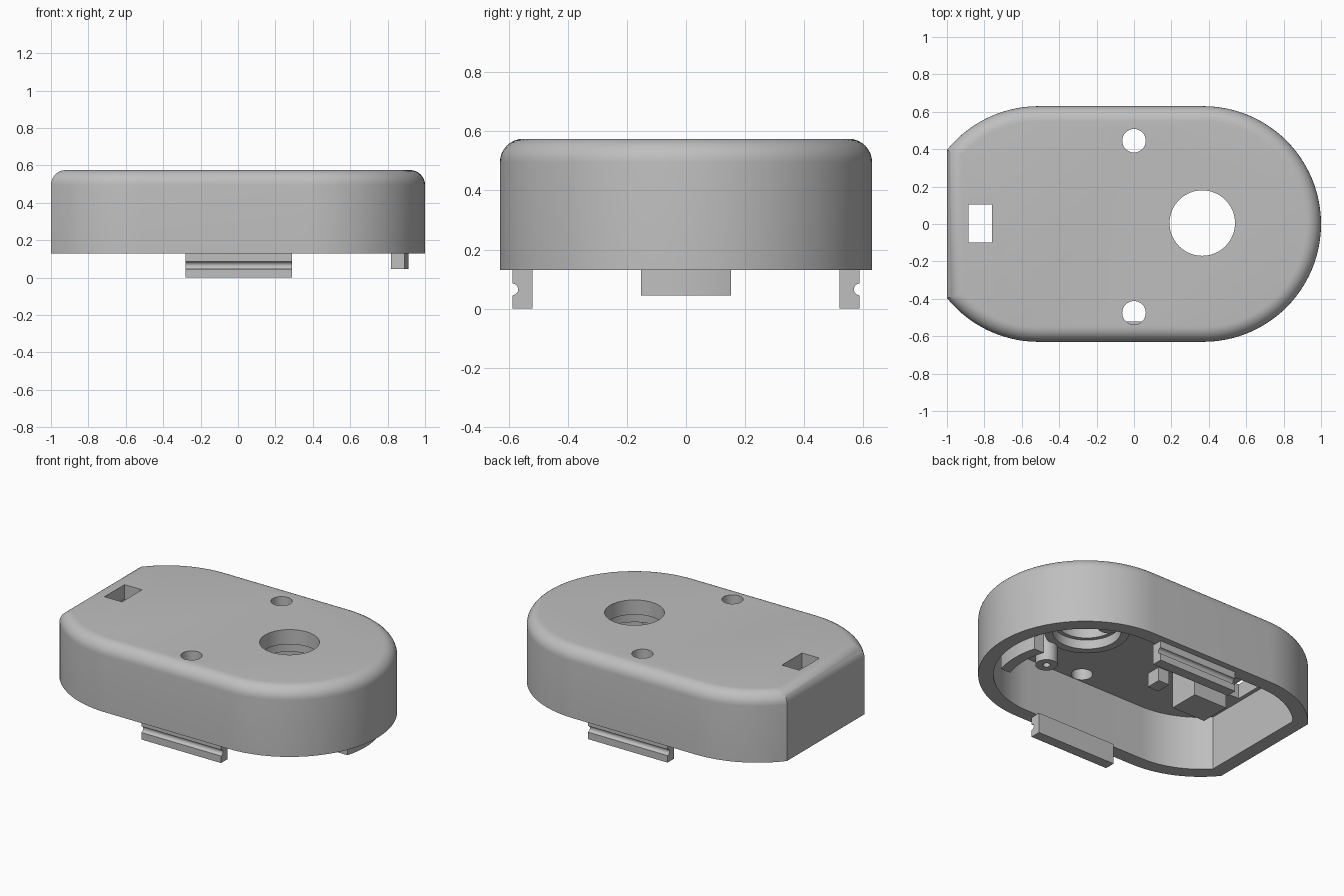
import bpy, bmesh, math

if "Cube" in bpy.data.objects:
    bpy.data.objects.remove(bpy.data.objects["Cube"])

grey = bpy.data.materials.new("light_grey")
grey.diffuse_color = (0.52, 0.52, 0.52, 1)
grey.use_nodes = True
grey.node_tree.nodes["Principled BSDF"].inputs["Base Color"].default_value = grey.diffuse_color


def loft(name, rings):
    """Closed solid through rings of equal point count, capped at both ends."""
    bm = bmesh.new()
    vs = [[bm.verts.new(p) for p in ring] for ring in rings]
    n = len(vs[0])
    for a, b in zip(vs, vs[1:]):
        for i in range(n):
            j = (i + 1) % n
            bm.faces.new((a[i], a[j], b[j], b[i]))
    bm.faces.new(vs[0][::-1])
    bm.faces.new(vs[-1])
    bmesh.ops.recalc_face_normals(bm, faces=bm.faces[:])
    me = bpy.data.meshes.new(name)
    bm.to_mesh(me)
    bm.free()
    ob = bpy.data.objects.new(name, me)
    bpy.context.collection.objects.link(ob)
    me.materials.append(grey)
    return ob


def prism(name, pts, z0, z1):
    return loft(name, [[(x, y, z) for x, y in pts] for z in (z0, z1)])


def box(name, x0, x1, y0, y1, z0, z1):
    return prism(name, [(x0, y0), (x1, y0), (x1, y1), (x0, y1)], z0, z1)


def arc(cx, cy, r, a0, a1, n):
    return [(cx + r * math.cos(math.radians(a0 + (a1 - a0) * i / n)),
             cy + r * math.sin(math.radians(a0 + (a1 - a0) * i / n)))
            for i in range(n + 1)]


def cylinder(name, x, y, r, z0, z1, n=48):
    return prism(name, arc(x, y, r, 0, 360, n)[:-1], z0, z1)


def cut(ob, cutter):
    mod = ob.modifiers.new("cut", 'BOOLEAN')
    mod.operation = 'DIFFERENCE'
    mod.solver = 'EXACT'
    mod.object = cutter
    bpy.context.view_layer.objects.active = ob
    bpy.ops.object.modifier_apply(modifier=mod.name)
    bpy.data.objects.remove(cutter)


def outline(d):
    """Housing footprint moved inward by d: round right end, clipped left end."""
    r = 0.63 - d
    a = math.degrees(math.acos((-0.49 + d) / r))
    return (arc(0.37, 0, r, -90, 90, 48) + arc(-0.51, 0, r, 90, a, 14)
            + arc(-0.51, 0, r, -a, -90, 14))


# Housing shell with a rounded top edge, hollowed from below
F = 0.08
steps = [(0, 0.13)] + [(F * (1 - math.cos(t)), 0.575 - F + F * math.sin(t))
                       for t in [math.pi / 2 * i / 8 for i in range(9)]]
housing = loft("housing", [[(x, y, z) for x, y in outline(d)] for d, z in steps])
cut(housing, prism("cavity", outline(0.09), 0.0, 0.48))

# Openings through the roof
cut(housing, cylinder("lens_hole", 0.365, 0.005, 0.175, 0.3, 0.8, 64))
for y in (0.445, -0.475):
    cut(housing, cylinder("small_hole", 0, y, 0.063, 0.3, 0.8, 32))
cut(housing, box("slot", -0.885, -0.76, -0.1, 0.105, 0.3, 0.8))

parts = [housing]

# Stepped collar under the large opening
collar = cylinder("collar", 0.365, 0.005, 0.25, 0.42, 0.481, 64)
cut(collar, cylinder("collar_bore", 0.365, 0.005, 0.2, 0.3, 0.6, 64))
parts.append(collar)

# Grooved snap clips on the long sides, and the screw bosses
for s, side in ((1, "back"), (-1, "front")):
    prof = ([(0.52, 0), (0.588, 0)] + arc(0.588, 0.065, 0.02, 270, 90, 10)
            + [(0.588, 0.132), (0.52, 0.132)])
    parts.append(loft(side + "_clip", [[(x, s * y, z) for y, z in prof]
                                       for x in (-0.28, 0.29)]))
    boss = cylinder(side + "_boss", 0.43, s * 0.285, 0.065, 0.3, 0.481, 32)
    cut(boss, cylinder("boss_bore", 0.43, s * 0.285, 0.022, 0.2, 0.42, 20))
    parts.append(boss)
    y0, y1 = sorted((s * 0.12, s * 0.22))
    parts.append(box(side + "_stop", -0.37, -0.29, y0, y1, 0.39, 0.481))

# Curved tab at the round end
a0, a1 = math.degrees(math.asin(0.153 / 0.542)), math.degrees(math.asin(0.153 / 0.474))
tab = arc(0.37, 0, 0.542, -a0, a0, 14) + arc(0.37, 0, 0.474, a1, -a1, 14)
parts.append(prism("end_tab", tab, 0.045, 0.22))

# Block hanging from the roof near the slot
parts.append(box("inner_block", -0.62, -0.38, -0.1, 0.1, 0.23, 0.481))

bpy.ops.object.select_all(action='DESELECT')
for ob in parts:
    ob.select_set(True)
bpy.context.view_layer.objects.active = housing
bpy.ops.object.shade_smooth_by_angle(angle=math.radians(30))
